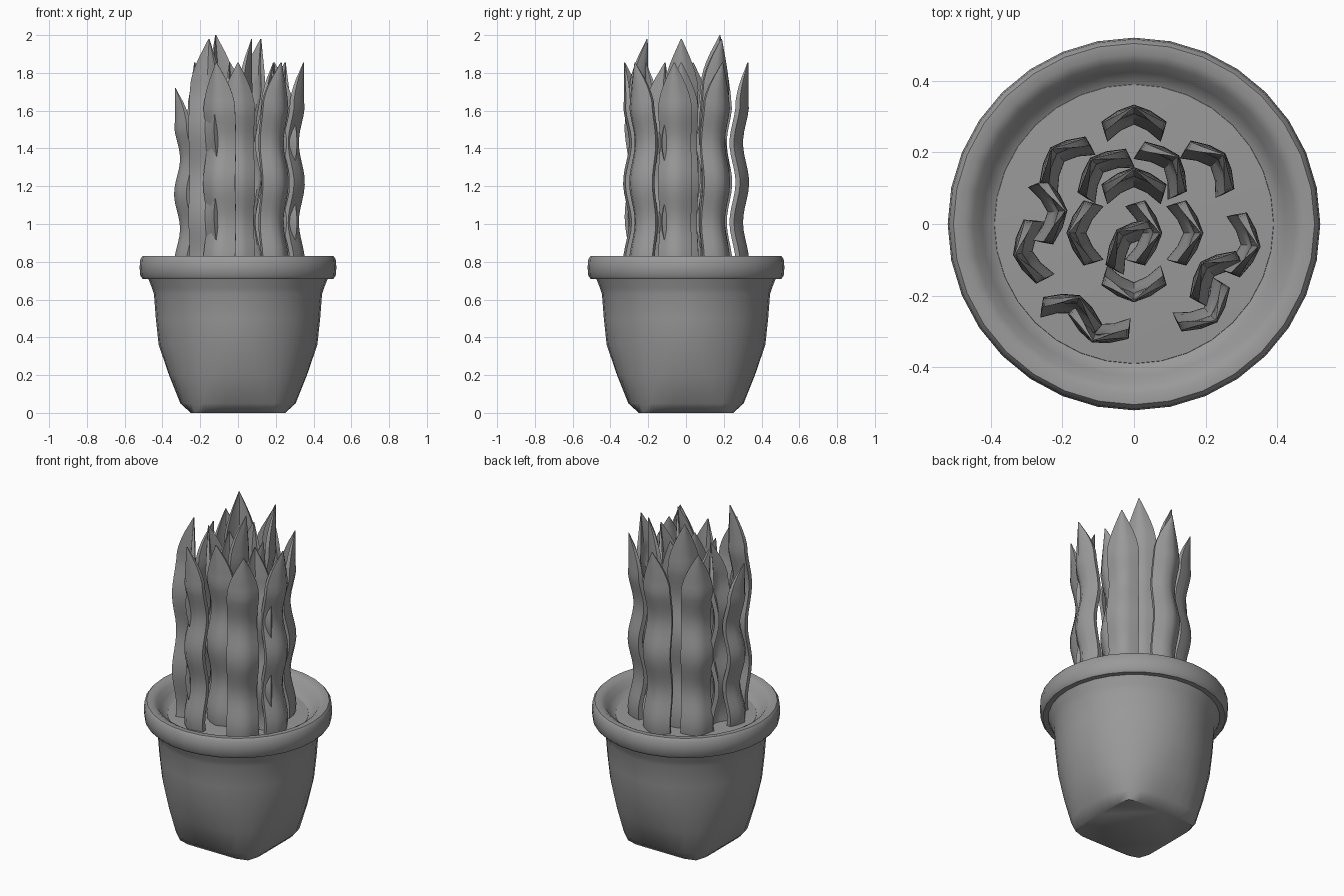
import bpy
import bmesh
from math import cos, sin, pi, radians
from mathutils import Vector, Matrix

default_cube = bpy.data.objects.get("Cube")
if default_cube:
    bpy.data.objects.remove(default_cube, do_unlink=True)

# One plain grey for the whole model
GREY = (0.32, 0.32, 0.32, 1.0)
grey = bpy.data.materials.new("plain_grey")
grey.use_nodes = True
grey.diffuse_color = GREY
grey.node_tree.nodes["Principled BSDF"].inputs["Base Color"].default_value = GREY


def loft(name, rings, sharp_angle):
    """Skin a stack of closed rings and cap both ends."""
    bm = bmesh.new()
    loops = [[bm.verts.new(p) for p in ring] for ring in rings]
    count = len(rings[0])
    for low, high in zip(loops, loops[1:]):
        for i in range(count):
            j = (i + 1) % count
            bm.faces.new((low[i], low[j], high[j], high[i]))
    bm.faces.new(loops[0][::-1])
    bm.faces.new(loops[-1])
    bmesh.ops.recalc_face_normals(bm, faces=bm.faces[:])
    mesh = bpy.data.meshes.new(name)
    bm.to_mesh(mesh)
    bm.free()
    mesh.materials.append(grey)
    obj = bpy.data.objects.new(name, mesh)
    bpy.context.scene.collection.objects.link(obj)
    bpy.ops.object.select_all(action="DESELECT")
    obj.select_set(True)
    bpy.context.view_layer.objects.active = obj
    bpy.ops.object.shade_smooth_by_angle(angle=radians(sharp_angle))
    return obj


def pot_ring(radius, z, squareness=2.0, sides=32):
    """Circle that turns into a rounded square as squareness grows."""
    ring = []
    for i in range(sides):
        c, s = cos(2 * pi * i / sides), sin(2 * pi * i / sides)
        r = radius / (abs(c) ** squareness + abs(s) ** squareness) ** (1 / squareness)
        ring.append(Vector((r * c, r * s, z)))
    return ring


# Pot: squarish foot, round body, rolled rim and inner wall
pot_profile = [
    (0.25, 0, 8), (0.305, 0.05, 3.2), (0.365, 0.2, 2.4), (0.42, 0.36, 2),
    (0.435, 0.5, 2), (0.445, 0.63, 2), (0.455, 0.66, 2), (0.475, 0.71, 2),
    (0.505, 0.71, 2), (0.517, 0.725, 2), (0.521, 0.77, 2), (0.517, 0.815, 2),
    (0.505, 0.83, 2), (0.475, 0.83, 2), (0.45, 0.815, 2), (0.425, 0.78, 2),
    (0.385, 0.74, 2),
]
loft("pot", [pot_ring(*p) for p in pot_profile], 50)

# Soil: a very shallow mound
loft("soil", [pot_ring(0.395, 0.735), pot_ring(0.39, 0.748),
              pot_ring(0.2, 0.757), pot_ring(0.03, 0.76)], 50)

# Leaves: wavy upright blades with a curved section and a pointed tip
BASE = 0.72
STEPS = 28
ACROSS = [-1, -0.5, 0, 0.5, 1]


def leaf(name, x, y, facing, top):
    turn = Matrix.Rotation(radians(facing), 4, "Z")
    origin = Vector((x, y, 0)) + turn @ Vector((0.018, 0, 0))
    rings = []
    for k in range(STEPS + 1):
        t = k / STEPS
        wave = cos(2 * pi * (t - 0.44) / 0.37)
        taper = max(0.03, 1 - max(0, (t - 0.76) / 0.24) ** 2)
        half = 0.087 * taper * (1 + 0.05 * wave)
        thick = 0.024 * max(taper, 0.15)
        lean = 0.016 * wave if t < 0.8 else 0.012
        z = BASE + (top - BASE) * t
        outer = [Vector((lean - 0.048 * taper * abs(u) ** 1.5, half * u, z))
                 for u in ACROSS]
        inner = [p - Vector((thick, 0, 0)) + Vector((0, -0.1 * p.y, 0))
                 for p in reversed(outer)]
        rings.append([origin + turn @ p for p in outer + inner])
    return loft(name, rings, 45)


# x, y, facing angle, tip height
MID = 1.855
leaves = [
    (0, 0.30, 90, MID), (0, 0.125, 90, MID),
    (-0.21, 0.19, 135, MID), (-0.10, 0.16, 132, 2.0),
    (0.10, 0.17, 40, 1.98), (0.23, 0.175, 42, MID),
    (-0.22, 0.035, 5, MID), (-0.155, -0.025, 180, MID),
    (-0.305, -0.08, 191, 1.72), (-0.025, -0.04, 135, MID),
    (0.045, -0.025, 0, 1.98), (0.16, -0.025, 0, MID),
    (0.32, -0.06, -6, MID), (0.21, -0.13, 135, MID),
    (0, -0.185, -90, MID), (0.21, -0.25, -48, MID),
    (-0.165, -0.23, 65, 1.98), (-0.105, -0.30, 248, MID),
]
for number, spec in enumerate(leaves, 1):
    leaf(f"leaf_{number}", *spec)
